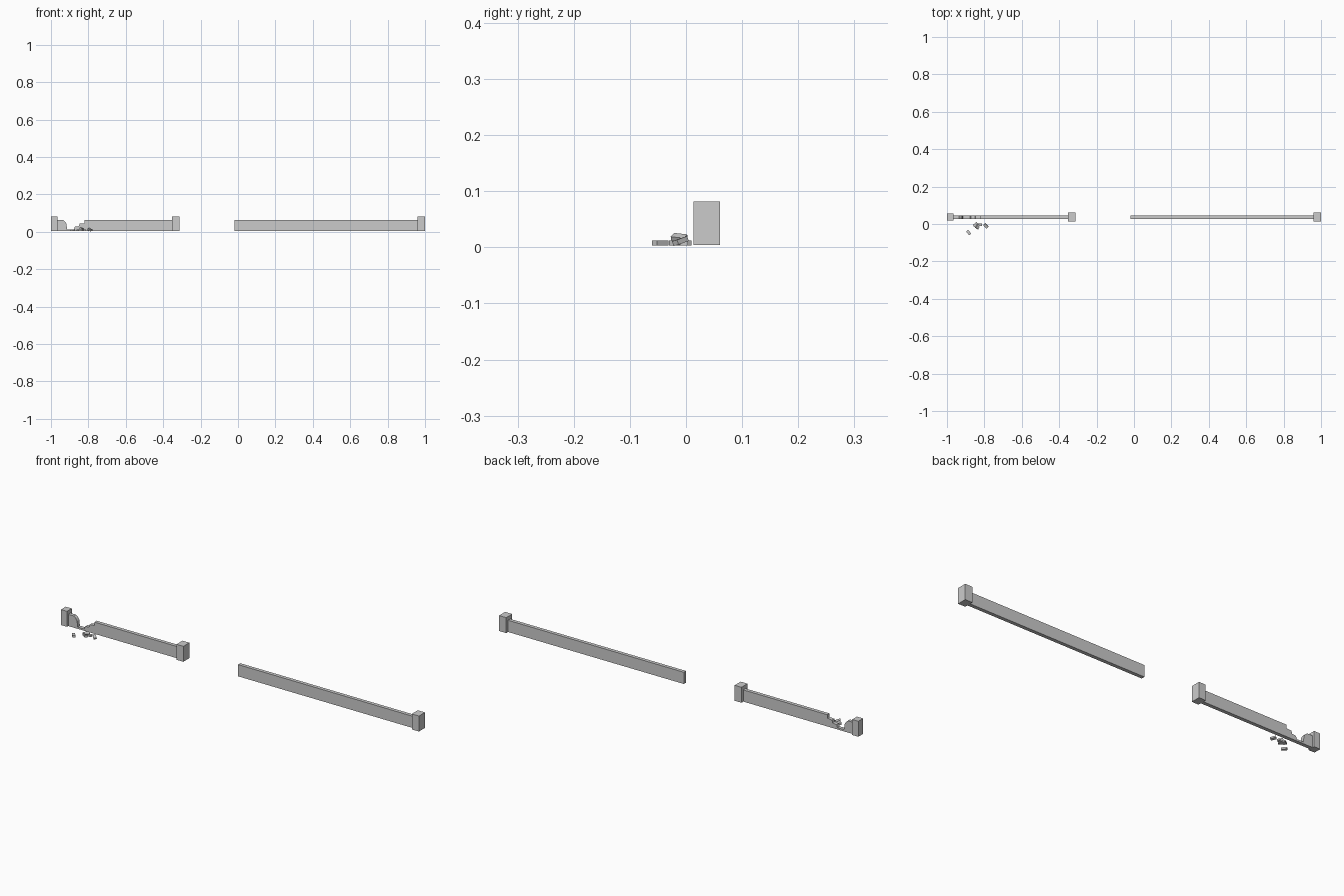
import bpy, bmesh
from mathutils import Matrix, Euler, Vector

if "Cube" in bpy.data.objects:
    bpy.data.objects.remove(bpy.data.objects["Cube"])

YC = 0.037      # centre line of the wall
Z0, WALL_TOP, POST_TOP = 0.004, 0.063, 0.082


def finish(bm, name):
    bmesh.ops.recalc_face_normals(bm, faces=bm.faces)
    me = bpy.data.meshes.new(name)
    bm.to_mesh(me)
    bm.free()
    ob = bpy.data.objects.new(name, me)
    bpy.context.collection.objects.link(ob)
    return ob


def box(name, centre, size, rot=(0, 0, 0)):
    bm = bmesh.new()
    m = Matrix.LocRotScale(Vector(centre), Euler(rot), Vector(size))
    bmesh.ops.create_cube(bm, size=1, matrix=m)
    return finish(bm, name)


def span(name, x0, x1, depth, top):
    return box(name, ((x0 + x1) / 2, YC, (Z0 + top) / 2), (x1 - x0, depth, top - Z0))


# Square end posts
span("left_post", -1.0, -0.966, 0.038, POST_TOP)
span("middle_post", -0.352, -0.314, 0.048, POST_TOP)
span("right_post", 0.96, 1.0, 0.048, POST_TOP)

# Intact wall
span("right_wall", -0.02, 0.962, 0.018, WALL_TOP)

# Broken wall: silhouette extruded through the wall thickness
profile = [(-0.97, Z0), (-0.35, Z0), (-0.35, WALL_TOP), (-0.82, WALL_TOP),
           (-0.82, 0.046), (-0.847, 0.043), (-0.85, 0.030), (-0.872, 0.027),
           (-0.877, 0.013), (-0.914, 0.013), (-0.917, 0.042), (-0.924, 0.054),
           (-0.935, WALL_TOP), (-0.97, WALL_TOP)]
bm = bmesh.new()
face = bm.faces.new([bm.verts.new((x, YC - 0.009, z)) for x, z in profile])
ext = bmesh.ops.extrude_face_region(bm, geom=[face])
bmesh.ops.translate(bm, vec=(0, 0.018, 0),
                    verts=[v for v in ext["geom"] if isinstance(v, bmesh.types.BMVert)])
finish(bm, "broken_wall")

# Fallen bricks: centre, rotation
bricks = [((-0.884, -0.046, 0.008), (0, 0, -0.9)),
          ((-0.848, -0.003, 0.008), (0, 0, 0.6)),
          ((-0.840, -0.017, 0.008), (0, 0, -0.7)),
          ((-0.826, -0.005, 0.008), (0, 0, 0.1)),
          ((-0.836, -0.012, 0.017), (0.5, 0.1, 1.1)),
          ((-0.792, -0.010, 0.011), (0.2, 0.25, -0.8))]
for i, (c, r) in enumerate(bricks):
    box(f"fallen_brick_{i + 1}", c, (0.026, 0.014, 0.009), r)
